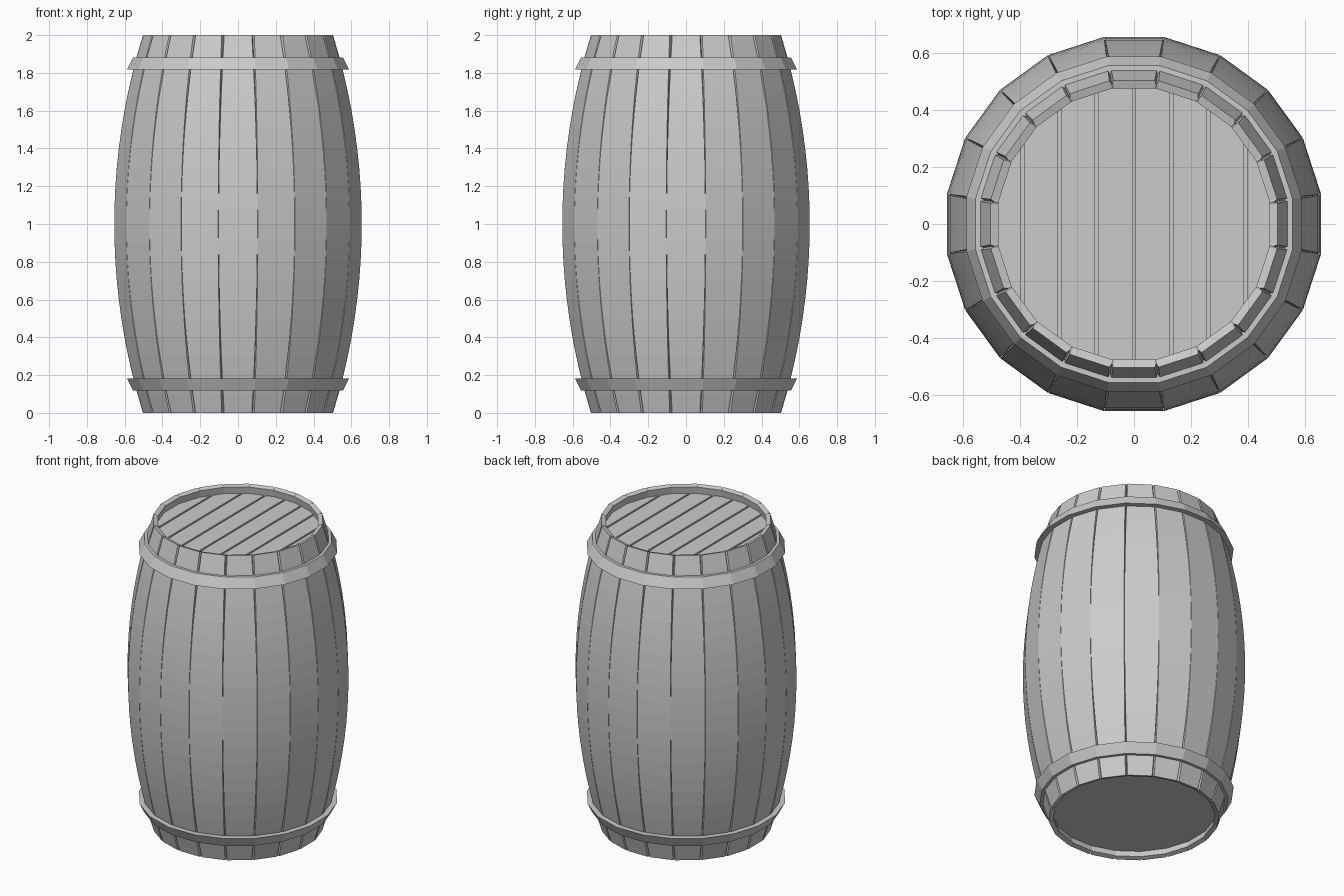
import bpy, bmesh, math

if "Cube" in bpy.data.objects:
    bpy.data.objects.remove(bpy.data.objects["Cube"])

N = 20                       # staves around the barrel
HALF = math.pi / N
R_ARC = 3.365                # radius of the stave curve


def apothem(z):
    return 0.655 - R_ARC + math.sqrt(R_ARC ** 2 - (z - 1) ** 2)


def ring(a, z):
    r = a / math.cos(HALF)
    return [(r * math.cos((2 * k + 1) * HALF), r * math.sin((2 * k + 1) * HALF), z)
            for k in range(N)]


def stave_ring(a, z, gap, depth):
    """Stave edge, stave edge, groove floor for every stave."""
    pts = []
    t = a * math.tan(HALF) - gap
    r = a / math.cos(HALF) - depth
    for k in range(N):
        c, s = math.cos(2 * k * HALF), math.sin(2 * k * HALF)
        pts += [(a * c + t * s, a * s - t * c, z), (a * c - t * s, a * s + t * c, z)]
        g = (2 * k + 1) * HALF
        pts.append((r * math.cos(g), r * math.sin(g), z))
    return pts


def finish(bm, name):
    bmesh.ops.recalc_face_normals(bm, faces=bm.faces)
    me = bpy.data.meshes.new(name)
    bm.to_mesh(me)
    bm.free()
    ob = bpy.data.objects.new(name, me)
    bpy.context.collection.objects.link(ob)
    return ob


def loft(name, rings, closed=False, caps=False):
    bm = bmesh.new()
    loops = [[bm.verts.new(p) for p in r] for r in rings]
    pairs = list(zip(loops, loops[1:]))
    if closed:
        pairs.append((loops[-1], loops[0]))
    for a, b in pairs:
        for i in range(len(a)):
            j = (i + 1) % len(a)
            bm.faces.new((a[i], a[j], b[j], b[i]))
    if caps:
        bm.faces.new(loops[0])
        bm.faces.new(loops[-1])
    return finish(bm, name)


# Stave wall: grooves widen to the ends, rims tilt inwards, short inner walls
rings = [stave_ring(0.487, 0.06, 0.007, 0), stave_ring(0.475, 0.009, 0.007, 0)]
for i in range(21):
    z = i / 10
    rings.append(stave_ring(apothem(z), z, 0.001 + 0.006 * (z - 1) ** 2, 0.015))
rings += [stave_ring(0.475, 1.991, 0.007, 0), stave_ring(0.487, 1.92, 0.007, 0)]
loft("staves", rings)

# Hoops, flaring towards the middle of the barrel
for name, flip in (("top_hoop", False), ("bottom_hoop", True)):
    prof = [(0.555, 1.882), (0.587, 1.818), (0.545, 1.818), (0.527, 1.882)]
    loft(name, [ring(a, 2 - z if flip else z) for a, z in prof], closed=True)

# Recessed heads
loft("bottom_head", [ring(0.486, 0.05), ring(0.486, 0.08)], caps=True)
loft("top_head_base", [ring(0.486, 1.90), ring(0.486, 1.93)], caps=True)

# Planks on the top head, each trimmed from the round outline
for k in range(-4, 4):
    bm = bmesh.new()
    disc = bm.faces.new([bm.verts.new(p) for p in ring(0.486, 1.925)])
    for x, d in ((0.13 * k + 0.006, -1), (0.13 * (k + 1) - 0.006, 1)):
        bmesh.ops.bisect_plane(bm, geom=bm.verts[:] + bm.edges[:] + bm.faces[:],
                               plane_co=(x, 0, 0), plane_no=(d, 0, 0), clear_outer=True)
    ext = bmesh.ops.extrude_face_region(bm, geom=bm.faces[:], use_keep_orig=True)
    top = [v for v in ext["geom"] if isinstance(v, bmesh.types.BMVert)]
    bmesh.ops.translate(bm, verts=top, vec=(0, 0, 0.02))
    finish(bm, f"top_plank_{k + 5}")
